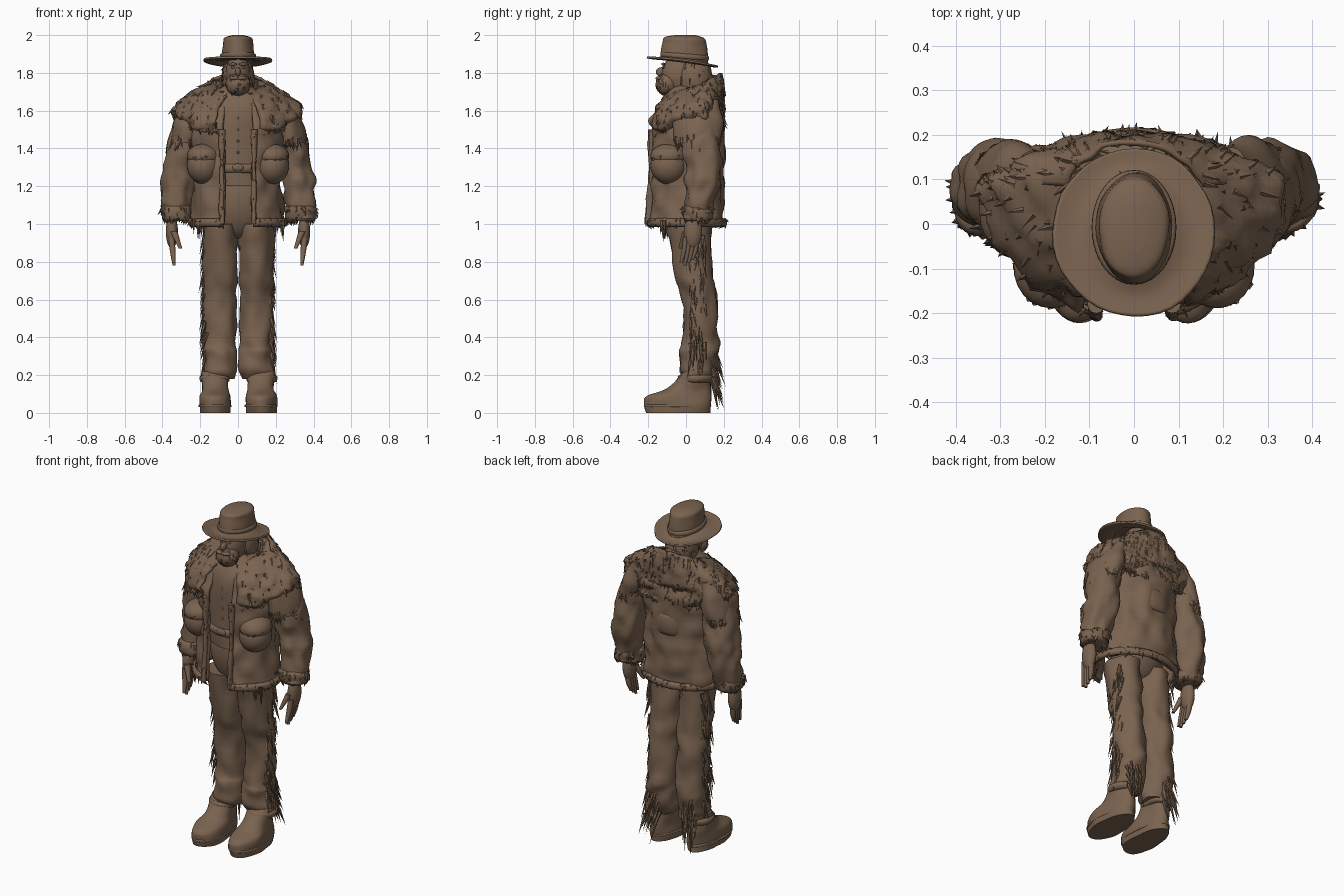
import bpy, bmesh, math, random
from mathutils import Vector, Matrix, noise

random.seed(4)
if "Cube" in bpy.data.objects:
    bpy.data.objects.remove(bpy.data.objects["Cube"])

colour = (.195, .125, .08, 1)
brown = bpy.data.materials.new("weathered_brown")
brown.use_nodes = True
brown.diffuse_color = colour
brown.node_tree.nodes["Principled BSDF"].inputs["Base Color"].default_value = colour


def finish(name, bm, smooth=True):
    mesh = bpy.data.meshes.new(name)
    bm.to_mesh(mesh)
    bm.free()
    part = bpy.data.objects.new(name, mesh)
    bpy.context.collection.objects.link(part)
    mesh.materials.append(brown)
    if smooth:
        bpy.ops.object.select_all(action='DESELECT')
        part.select_set(True)
        bpy.context.view_layer.objects.active = part
        bpy.ops.object.shade_smooth_by_angle(angle=1)
    return part


def blend(rows, steps):
    """Smooth spline through the cross-sections."""
    rows = [Vector(row) for row in rows]
    rings = []
    for i in range(len(rows) - 1):
        start, end = rows[i], rows[i + 1]
        slope_in = (end - rows[max(i - 1, 0)]) / 2
        slope_out = (rows[min(i + 2, len(rows) - 1)] - start) / 2
        for step in range(steps):
            t = step / steps
            ease = t * t * (3 - 2 * t)
            rings.append(start.lerp(end, ease) + slope_in * t * (1 - t) ** 2 - slope_out * t * t * (1 - t))
    return rings + [rows[-1]]


def loft(name, rows, centre=0, sides=40, steps=5, middle=.5, gap=0, rough=0, frequency=12,
         lift=None, thickness=0):
    """Rows run bottom to top: height, half width, front y, back y. A gap in degrees opens the front."""
    rings = blend(rows, steps)
    bm = bmesh.new()
    grid = []
    for i, (z, half_width, front, back) in enumerate(rings):
        x = centre(z) if callable(centre) else centre
        y = front + (back - front) * middle
        line = []
        for j in range(sides + (gap > 0)):
            angle = math.radians(gap - 90 + (360 - 2 * gap) * j / sides)
            s, c = math.sin(angle), math.cos(angle)
            p = Vector((x + half_width * c, y + s * (back - y if s > 0 else y - front), z))
            if lift:
                p.z += lift(s, i / (len(rings) - 1), p)
            p += Vector((c, s, 0)) * rough * noise.noise(p * frequency)
            line.append(bm.verts.new(p))
        grid.append(line)
    for low, high in zip(grid, grid[1:]):
        for j in range(sides):
            k = (j + 1) % len(low)
            bm.faces.new((low[j], low[k], high[k], high[j]))
    if not thickness:
        bm.faces.new(list(reversed(grid[0])))
        bm.faces.new(grid[-1])
    part = finish(name, bm)
    if thickness:
        part.modifiers.new("Thickness", 'SOLIDIFY').thickness = thickness
    return part


def band(name, z, height, half_width, front, back, bulge=.015, **options):
    """A rounded strap or rolled edge around a body part."""
    rows = [(z + height * k, half_width - inset, front + inset, back - inset)
            for k, inset in ((0, bulge), (.2, 0), (.8, 0), (1, bulge))]
    return loft(name, rows, steps=2, **options)


def ball(name, place, size, turn=0):
    bm = bmesh.new()
    shape = Matrix.Translation(place) @ Matrix.Rotation(turn, 4, 'Z') @ Matrix.Diagonal((*size, 1))
    bmesh.ops.create_uvsphere(bm, u_segments=24, v_segments=16, radius=1, matrix=shape)
    return finish(name, bm)


def locks(name, spots, length, width):
    """Pointed tufts, each given by a root and a direction."""
    bm = bmesh.new()
    for root, direction in spots:
        direction.normalize()
        reach = length * random.uniform(.6, 1.2)
        turn = direction.to_track_quat('Z', 'Y').to_matrix().to_4x4()
        shape = Matrix.Translation(root + direction * reach * .4) @ turn
        bmesh.ops.create_cone(bm, segments=5, radius1=width, radius2=0, depth=reach, matrix=shape)
    finish(name, bm)


def fur(part, count, length, width=.01, where=lambda p: True, flare=.06):
    """Scatter tufts over a part, lying down along its surface."""
    mesh = part.data
    faces = [f for f in mesh.polygons if len(f.vertices) == 4 and where(f.center)]
    spots = []
    for face in random.choices(faces, k=count):
        n = face.normal
        corner = mesh.vertices[random.choice(face.vertices)].co
        down = Vector((n.x * .3, n.y * .3, -1))
        sway = Vector((random.uniform(-.3, .3), 0, 0))
        root = face.center.lerp(corner, random.random()) - n * width / 2
        spots.append((root, down - n * down.dot(n) + n * flare + sway))
    locks(part.name + "_fur", spots, length, width)


def fringe(name, sign, count, x_range, y_range, z_range, direction, length):
    spots = []
    for _ in range(count):
        x, y, z = (random.uniform(*limits) for limits in (x_range, y_range, z_range))
        out, back = direction
        spots.append((Vector((sign * x, y, z)), Vector((sign * out, back + random.uniform(-.2, .2), -1))))
    locks(name, spots, length, .01)


# Trouser seat, shirt, belt and buttons
ball("trouser_seat", (0, .02, 1.14), (.18, .125, .22))
loft("shirt", [(1.2, .17, -.14, .14), (1.6, .2, -.15, .17), (1.74, .06, -.07, .1)], rough=.015)
band("belt", 1.27, .05, .18, -.16, .15)
ball("belt_buckle", (0, -.16, 1.3), (.03, .01, .02))
for i in range(4):
    ball(f"shirt_button_{i}", (0, -.15, 1.38 + .06 * i), (.007, .007, .007))

# Open jacket with a rolled hem and a bag at the back
loft("jacket", [(1, .25, -.21, .2), (1.25, .23, -.19, .2), (1.5, .25, -.19, .2), (1.66, .2, -.12, .19)],
     sides=60, steps=8, gap=19, rough=.025, thickness=.02)
hem = band("jacket_hem", .985, .045, .26, -.22, .215, sides=52, gap=19, thickness=.01)
fur(hem, 90, .03, .008)
band("back_pouch", 1.3, .13, .08, .14, .21)

# Limbs and paired details
for sign, side in ((1, "left"), (-1, "right")):
    leg_x, boot_x = .095 * sign, .122 * sign
    arm_x = lambda z: sign * (.33 - .25 * (z - 1) ** 2)

    loft(side + "_trouser_leg", [(.18, .075, 0, .13), (.23, .085, -.03, .15), (.32, .09, -.03, .17),
                                 (.38, .085, -.015, .17), (.6, .088, -.02, .16), (.75, .09, -.06, .14),
                                 (1, .095, -.1, .13)], leg_x, rough=.02)
    loft(side + "_boot", [(0, .08, -.21, .13), (.05, .085, -.22, .13), (.09, .08, -.205, .13),
                          (.13, .07, -.1, .13), (.22, .07, -.01, .13)], boot_x, middle=.4, rough=.008)
    band(side + "_boot_welt", .03, .015, .087, -.222, .133, bulge=.006, centre=boot_x, middle=.4)
    band(side + "_boot_cuff", .16, .04, .078, -.04, .14, centre=boot_x, rough=.015)
    fringe(side + "_leg_fringe", sign, 80, (.16, .18), (.02, .1), (.25, .95), (.25, 0), .12)
    fringe(side + "_heel_fringe", sign, 30, (.08, .17), (.13, .16), (.14, .34), (.1, .3), .14)
    fringe(side + "_hem_fringe", sign, 8, (.17, .24), (-.13, -.1), (1, 1.02), (0, 0), .1)

    edge = loft(side + "_jacket_edge", [(1, .014, -.22, -.185), (1.25, .012, -.2, -.17), (1.5, .02, -.2, -.16)],
                .085 * sign, sides=12, rough=.01, frequency=30)
    fur(edge, 50, .03, .007)
    ball(side + "_pouch", (sign * .18, -.09, 1.31), (.09, .1, .1), sign * .3)
    flap = ball(side + "_pouch_flap", (sign * .18, -.09, 1.36), (.09, .1, .065), sign * .3)
    fur(flap, 16, .04, .012, lambda p: abs(p.z - 1.35) < .015)

    loft(side + "_sleeve", [(1.03, .07, -.01, .13), (1.25, .09, 0, .185), (1.5, .08, -.03, .17),
                            (1.66, .05, .02, .14)], arm_x, steps=8, rough=.025, frequency=15)
    cape = loft(side + "_shoulder_cape", [(1.43, .08, -.06, .18), (1.55, .085, -.07, .19), (1.66, .05, -.01, .17)],
                arm_x, rough=.015)
    fur(cape, 75, .055, where=lambda p: p.z < 1.47)
    cuff = band(side + "_cuff", 1.015, .08, .08, -.025, .14, centre=arm_x, rough=.015)
    fur(cuff, 70, .04)

    ball(side + "_palm", (sign * .35, .037, .96), (.032, .048, .09))
    for finger in range(4):
        y = .02 * finger - .005
        loft(f"{side}_finger_{finger}", [(.78 + .015 * abs(finger - 1), .008, y - .03, y - .012),
                                         (.86, .015, y - .018, y + .008), (.93, .016, y - .01, y + .018)],
             lambda z: sign * (.35 + .1 * (z - .9)), sides=12)
    loft(side + "_thumb", [(.87, .009, -.04, -.022), (.96, .02, -.02, .025)],
         lambda z: sign * (.34 + .4 * (z - .96)), sides=12)
    ball(side + "_eye", (sign * .027, -.12, 1.83), (.01, .006, .007))
    ball(side + "_brow", (sign * .028, -.12, 1.846), (.024, .01, .008), sign * .2)
    ball(side + "_moustache", (sign * .022, -.145, 1.772), (.027, .015, .01), sign * .4)


# Shaggy collar over the shoulders, with a second tier behind
def drape(s, k, p):
    return s * (.09 - .055 * k) if s < 0 else s * (.17 * k - .1)


collar = loft("fur_collar", [(1.58, .29, -.17, .18), (1.56, .325, -.19, .195), (1.62, .34, -.195, .195),
                             (1.7, .25, -.15, .19), (1.74, .14, -.1, .18), (1.72, .09, -.05, .14)],
              sides=64, steps=6, middle=.7, gap=20, rough=.03, frequency=20, lift=drape, thickness=.015)
fur(collar, 380, .045, .011)
fur(collar, 130, .06, where=lambda p: p.z < 1.57 and p.y > .1)
tier = loft("collar_back_tier", [(1.62, .27, -.02, .2), (1.69, .25, -.02, .205), (1.75, .15, -.02, .19)],
            gap=90, rough=.02, frequency=20, thickness=.012, lift=lambda s, k, p: s * (.08 * k - .03))
fur(tier, 130, .05, .011)

# Head, hair and beard
ball("head", (0, -.03, 1.79), (.067, .1, .11))
ball("nose", (0, -.13, 1.805), (.015, .03, .025))
hair = ball("hair", (0, .04, 1.77), (.088, .1, .13))
fur(hair, 120, .05, where=lambda p: p.y > -.03)
beard = ball("beard", (0, -.1, 1.74), (.066, .06, .062))
fur(beard, 70, .025, .007, lambda p: p.y < -.09)

# Wide-brimmed hat, tipped toward the back
loft("hat_brim", [(1.86, .18, -.207, .17), (1.86, .13, -.16, .13), (1.88, .08, -.11, .1)],
     lift=lambda s, k, p: (p.x ** 2) * (1 - k) / 3 - p.y * .13, rough=.006, thickness=.01)
loft("hat_crown", [(1.86, .09, -.135, .115), (1.95, .08, -.125, .11), (1.985, .073, -.115, .1),
                   (2, .03, -.06, .05)],
     lift=lambda s, k, p: p.y * (k - 1) / 10, rough=.006)
band("hat_band", 1.872, .03, .094, -.135, .12, bulge=.01, lift=lambda s, k, p: p.y * -.08)
